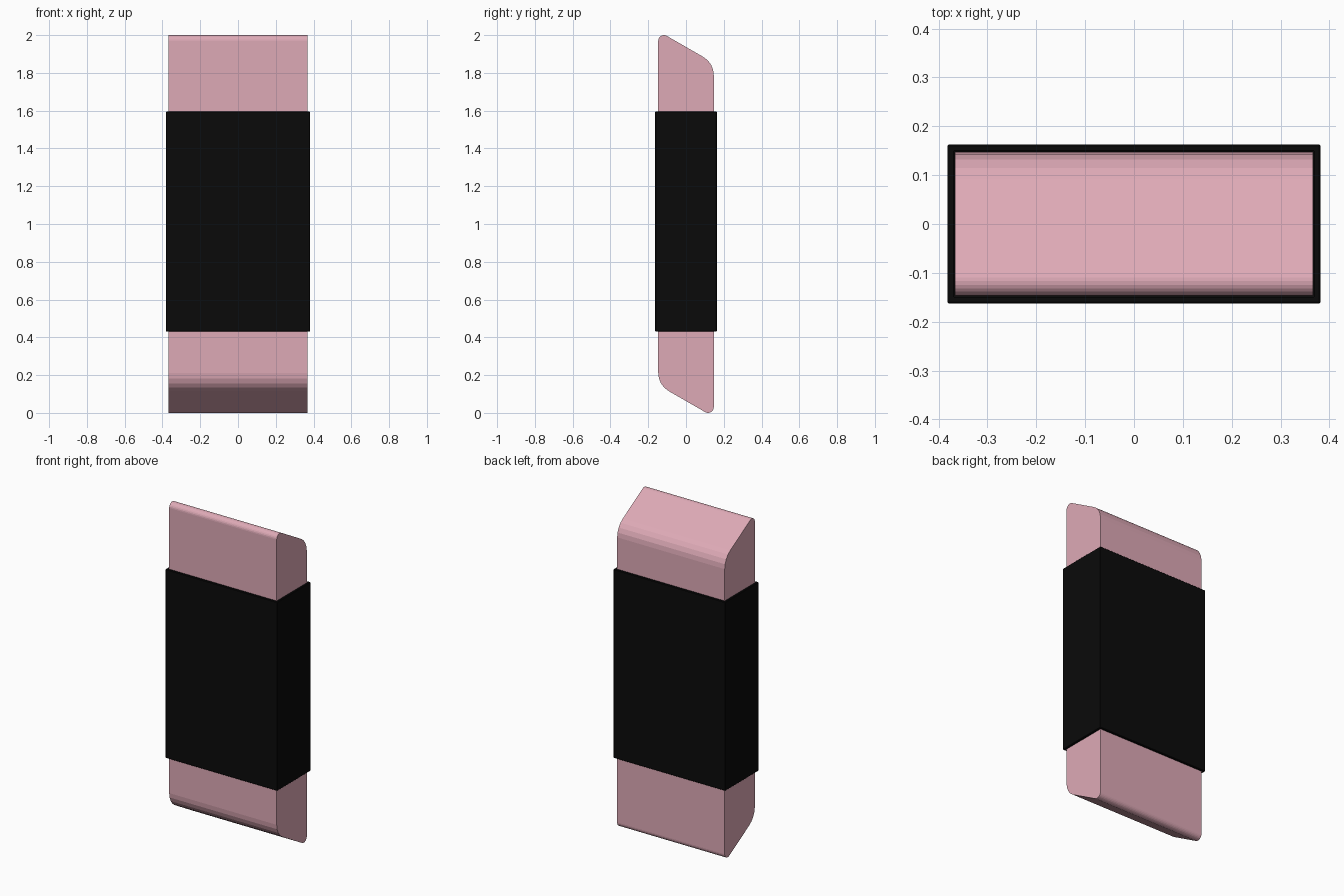
import bpy, bmesh
from math import sin, cos, radians

if "Cube" in bpy.data.objects:
    bpy.data.objects.remove(bpy.data.objects["Cube"])


def material(name, color):
    m = bpy.data.materials.new(name)
    m.diffuse_color = color
    m.use_nodes = True
    m.node_tree.nodes["Principled BSDF"].inputs["Base Color"].default_value = m.diffuse_color
    return m


def add_object(name, bm, mat):
    bmesh.ops.recalc_face_normals(bm, faces=bm.faces)
    me = bpy.data.meshes.new(name)
    bm.to_mesh(me)
    bm.free()
    ob = bpy.data.objects.new(name, me)
    bpy.context.collection.objects.link(ob)
    me.materials.append(mat)
    return ob


def arc(cy, cz, r, a0, a1, n):
    angles = [radians(a0 + (a1 - a0) * i / n) for i in range(n + 1)]
    return [(cy + r * cos(a), cz + r * sin(a)) for a in angles]


# Rubber body: slanted, rounded end profile, repeated by half-turn symmetry
HALF_X, HALF_Y = 0.367, 0.147
R_BIG, R_TIP = 0.11, 0.03
top = arc(HALF_Y - R_BIG, 1.789, R_BIG, 0, 60, 4)
top += arc(-HALF_Y + R_TIP, 2 - R_TIP, R_TIP, 60, 180, 8)
profile = top + [(-y, 2 - z) for y, z in top]

bm = bmesh.new()
face = bm.faces.new([bm.verts.new((-HALF_X, y, z)) for y, z in profile])
ext = bmesh.ops.extrude_face_region(bm, geom=[face])
bmesh.ops.translate(bm, vec=(2 * HALF_X, 0, 0),
                    verts=[v for v in ext["geom"] if isinstance(v, bmesh.types.BMVert)])
add_object("eraser_body", bm, material("pink_rubber", (0.73, 0.40, 0.47, 1)))

# Sleeve: open rectangular tube with wall thickness
Z0, Z1 = 0.43, 1.595
bm = bmesh.new()
bmesh.ops.create_cube(bm, size=1)
bmesh.ops.delete(bm, geom=[f for f in bm.faces if abs(f.normal.z) > 0.5], context="FACES")
bmesh.ops.scale(bm, vec=(0.764, 0.326, Z1 - Z0), verts=bm.verts)
bmesh.ops.translate(bm, vec=(0, 0, (Z0 + Z1) / 2), verts=bm.verts)
sleeve = add_object("sleeve", bm, material("black_card", (0.003, 0.003, 0.003, 1)))
wall = sleeve.modifiers.new("wall", "SOLIDIFY")
wall.thickness = 0.0155
wall.offset = -1
wall.use_even_offset = True
edge = sleeve.modifiers.new("edge", "BEVEL")
edge.width = 0.003
edge.segments = 1
